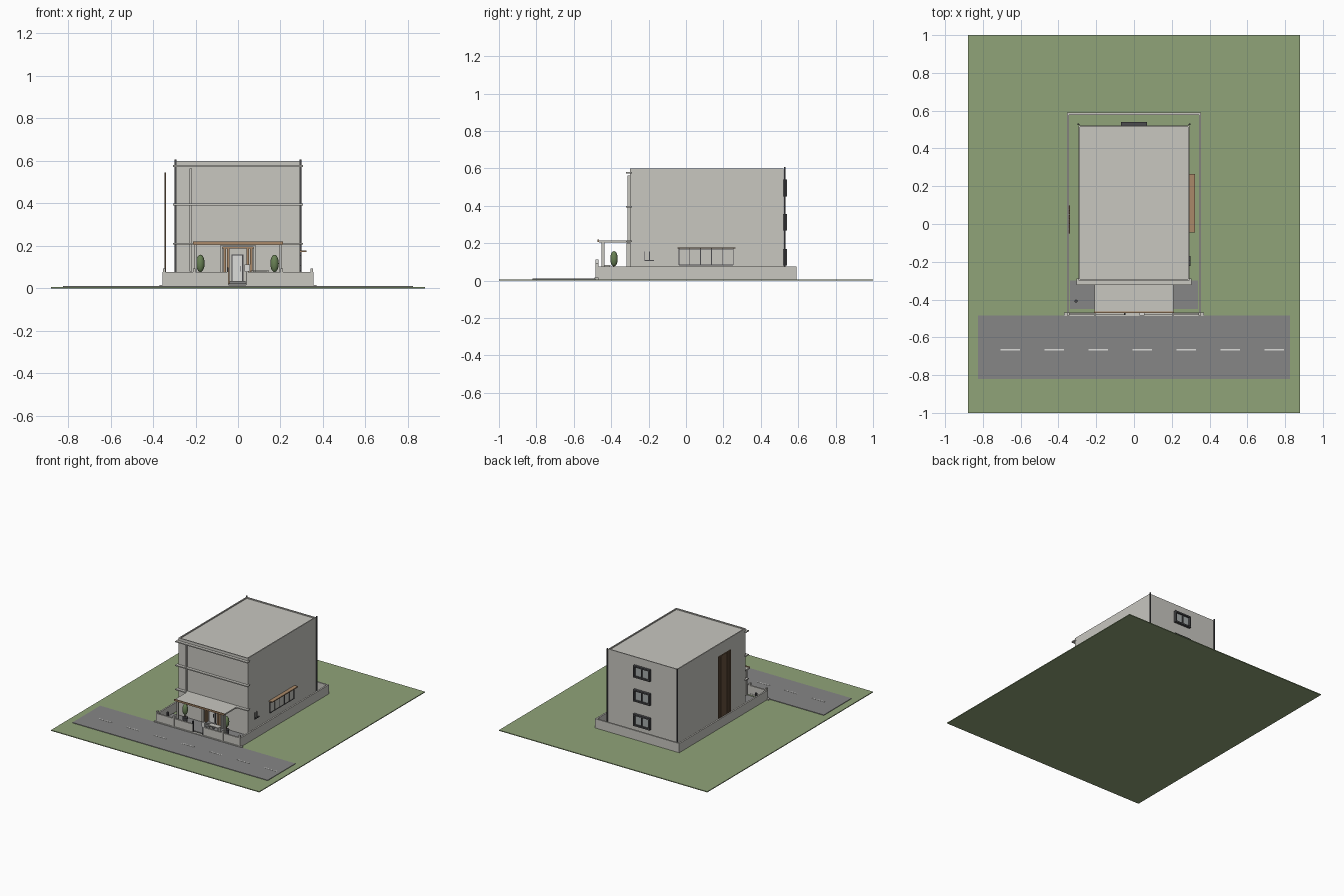
import bpy, bmesh, math

def mat(name, r, g, b):
    m = bpy.data.materials.new(name)
    m.diffuse_color = (r, g, b, 1)
    return m

WALL = mat("warm white plaster", 0.58, 0.57, 0.53)
GRASS = mat("grass green", 0.28, 0.37, 0.19)
ROAD = mat("asphalt grey", 0.24, 0.24, 0.24)
DARK = mat("dark frame grey", 0.07, 0.07, 0.075)
WOOD = mat("light wood", 0.40, 0.25, 0.14)
SLAT = mat("dark wood", 0.13, 0.08, 0.045)
LEAF = mat("leaf green", 0.14, 0.22, 0.09)
WHITE = mat("line white", 0.72, 0.72, 0.70)
GLASS = mat("window glass", 0.38, 0.41, 0.41)

def boxes(name, m, *dims):
    """One object from any number of (x0, x1, y0, y1, z0, z1) boxes."""
    bm = bmesh.new()
    for x0, x1, y0, y1, z0, z1 in dims:
        vs = bmesh.ops.create_cube(bm, size=1)["verts"]
        for v in vs:
            v.co = ((x0 + x1) / 2 + v.co.x * (x1 - x0),
                    (y0 + y1) / 2 + v.co.y * (y1 - y0),
                    (z0 + z1) / 2 + v.co.z * (z1 - z0))
    me = bpy.data.meshes.new(name)
    bm.to_mesh(me)
    bm.free()
    me.materials.append(m)
    ob = bpy.data.objects.new(name, me)
    bpy.context.collection.objects.link(ob)
    return ob

def cylinder(name, m, x, y, z0, z1, r, r2=None):
    bpy.ops.mesh.primitive_cone_add(vertices=12, radius1=r, radius2=r if r2 is None else r2,
                                    depth=z1 - z0, location=(x, y, (z0 + z1) / 2))
    ob = bpy.context.object
    ob.name = name
    ob.data.materials.append(m)
    bpy.ops.object.shade_smooth_by_angle()

# lawn, road, lane dashes, front paving
boxes("lawn", GRASS, (-0.88, 0.88, -1, 1, 0, 0.006))
boxes("road", ROAD, (-0.825, 0.825, -0.82, -0.485, 0.006, 0.01))
boxes("lane_dashes", WHITE, *[(-0.655 + i * 0.233 - 0.052, -0.655 + i * 0.233 + 0.052,
                               -0.669, -0.661, 0.01, 0.0115) for i in range(7)])
boxes("front_paving", ROAD, (-0.34, 0.34, -0.45, -0.30, 0.006, 0.011))
boxes("kerb", WALL, (-0.37, 0.37, -0.488, -0.468, 0.006, 0.016))

# house body with parapet
X, Y0, Y1 = 0.293, -0.30, 0.522
boxes("house_body", WALL, (-X, X, Y0, Y1, 0.006, 0.592))
t = 0.008
boxes("parapet", WALL,
      (-X, X, Y0, Y0 + t, 0.592, 0.6), (-X, X, Y1 - t, Y1, 0.592, 0.6),
      (-X, -X + t, Y0 + t, Y1 - t, 0.592, 0.6), (X - t, X, Y0 + t, Y1 - t, 0.592, 0.6))
boxes("floor_bands", WALL, *[(-0.305, 0.305, -0.322, -0.288, z - 0.004, z + 0.004)
                             for z in (0.21, 0.394, 0.576)])
boxes("facade_fin", WALL, (-0.229, -0.216, -0.312, -0.30, 0.08, 0.563))

# rear downpipes
for s in (-1, 1):
    cylinder("downpipe", DARK, s * 0.294, 0.528, 0.006, 0.606, 0.005)

# boundary wall with a gate opening
boxes("boundary_wall", WALL,
      (-0.356, -0.344, -0.47, 0.59, 0.006, 0.076), (0.344, 0.356, -0.47, 0.59, 0.006, 0.076),
      (-0.344, 0.344, 0.578, 0.59, 0.006, 0.076),
      (-0.356, -0.045, -0.482, -0.47, 0.006, 0.076), (0.04, 0.356, -0.482, -0.47, 0.006, 0.076))
boxes("wall_posts", WALL, *[(x - 0.006, x + 0.006, -0.484, -0.468, 0.006, 0.094)
                            for x in (-0.348, -0.207, 0.207, 0.348)])

# gate posts, mailbox
boxes("gate_posts", DARK, *[(x - 0.004, x + 0.004, -0.482, -0.47, 0.006, 0.098)
                            for x in (-0.048, 0.042)])
boxes("mailbox", WHITE, (0.03, 0.056, -0.484, -0.468, 0.078, 0.113))

# entrance canopy
boxes("canopy_slab", WALL, (-0.21, 0.21, -0.465, -0.30, 0.204, 0.214))
boxes("canopy_fascia", WOOD, (-0.212, 0.212, -0.472, -0.464, 0.206, 0.219))
boxes("canopy_columns", WALL, *[(s * 0.198 - 0.006, s * 0.198 + 0.006, -0.452, -0.436, 0.006, 0.204)
                                for s in (-1, 1)])

# entrance surround, door, step
boxes("entrance_surround", WALL, (-0.084, -0.074, -0.318, -0.30, 0.01, 0.2),
      (0.074, 0.084, -0.318, -0.30, 0.01, 0.2), (-0.084, 0.084, -0.318, -0.30, 0.194, 0.202))
boxes("entrance_wood", WOOD, *[(x - 0.006, x + 0.006, -0.31, -0.30, 0.01, 0.188)
                               for x in (-0.062, -0.045, 0.045, 0.062)],
      (-0.074, 0.074, -0.31, -0.30, 0.188, 0.194))
boxes("door_frame", DARK, (-0.03, 0.025, -0.307, -0.30, 0.03, 0.16))
boxes("door_panel", WHITE, (-0.025, 0.02, -0.31, -0.307, 0.034, 0.155))
boxes("door_handle", DARK, (0.011, 0.014, -0.316, -0.31, 0.08, 0.105))
boxes("door_step", ROAD, (-0.04, 0.036, -0.335, -0.30, 0.01, 0.033),
      (-0.045, 0.041, -0.355, -0.335, 0.01, 0.022))

# topiary in pots
for x in (-0.177, 0.172):
    cylinder("plant_pot", DARK, x, -0.385, 0.011, 0.06, 0.014, 0.02)
    cylinder("plant_stem", SLAT, x, -0.385, 0.06, 0.085, 0.004)
    bpy.ops.mesh.primitive_uv_sphere_add(segments=16, ring_count=10, location=(x, -0.385, 0.117))
    ob = bpy.context.object
    ob.name = "topiary"
    ob.scale = (0.02, 0.02, 0.041)
    ob.data.materials.append(LEAF)
    bpy.ops.object.shade_smooth()

# bench and bollard in the front yard
boxes("bench", WALL, (0.06, 0.145, -0.445, -0.405, 0.078, 0.084),
      (0.064, 0.07, -0.443, -0.407, 0.011, 0.078), (0.135, 0.141, -0.443, -0.407, 0.011, 0.078))
cylinder("bollard", DARK, -0.307, -0.408, 0.011, 0.07, 0.008)

# right side: awning over a row of glazed panels
boxes("side_awning", WOOD, (0.293, 0.322, -0.045, 0.265, 0.171, 0.178))
ys = [-0.038 + i * 0.058 for i in range(6)]
boxes("side_window_frame", DARK, *[(0.293, 0.299, y - 0.002, y + 0.002, 0.084, 0.171) for y in ys],
      (0.293, 0.299, ys[0], ys[-1], 0.081, 0.085), (0.293, 0.299, ys[0], ys[-1], 0.166, 0.17))
boxes("side_window_panes", WALL, (0.293, 0.296, ys[0], ys[-1], 0.084, 0.167))
boxes("side_pipes", DARK, (0.293, 0.3, -0.222, -0.218, 0.107, 0.155),
      (0.293, 0.3, -0.197, -0.193, 0.107, 0.155), (0.293, 0.3, -0.222, -0.17, 0.105, 0.11))

# left side: freestanding tall slatted screen
boxes("slat_screen", SLAT, *[(-0.347, -0.341, -0.05 + i * 0.0255, -0.05 + i * 0.0255 + 0.0215,
                              0.006, 0.546) for i in range(6)],
      (-0.342, -0.338, -0.05, 0.099, 0.006, 0.546))

# rear windows, one per floor
for z in (0.125, 0.312, 0.495):
    w, h, f = 0.07, 0.045, 0.011
    boxes("rear_window_frame", DARK,
          (-w, w, 0.522, 0.541, z - h, z - h + f), (-w, w, 0.522, 0.541, z + h - f, z + h),
          (-w, -w + f, 0.522, 0.541, z - h + f, z + h - f), (w - f, w, 0.522, 0.541, z - h + f, z + h - f),
          (-0.004, 0.004, 0.522, 0.536, z - h + f, z + h - f))
    boxes("rear_window_glass", GLASS, (-w + f, w - f, 0.522, 0.528, z - h + f, z + h - f))
